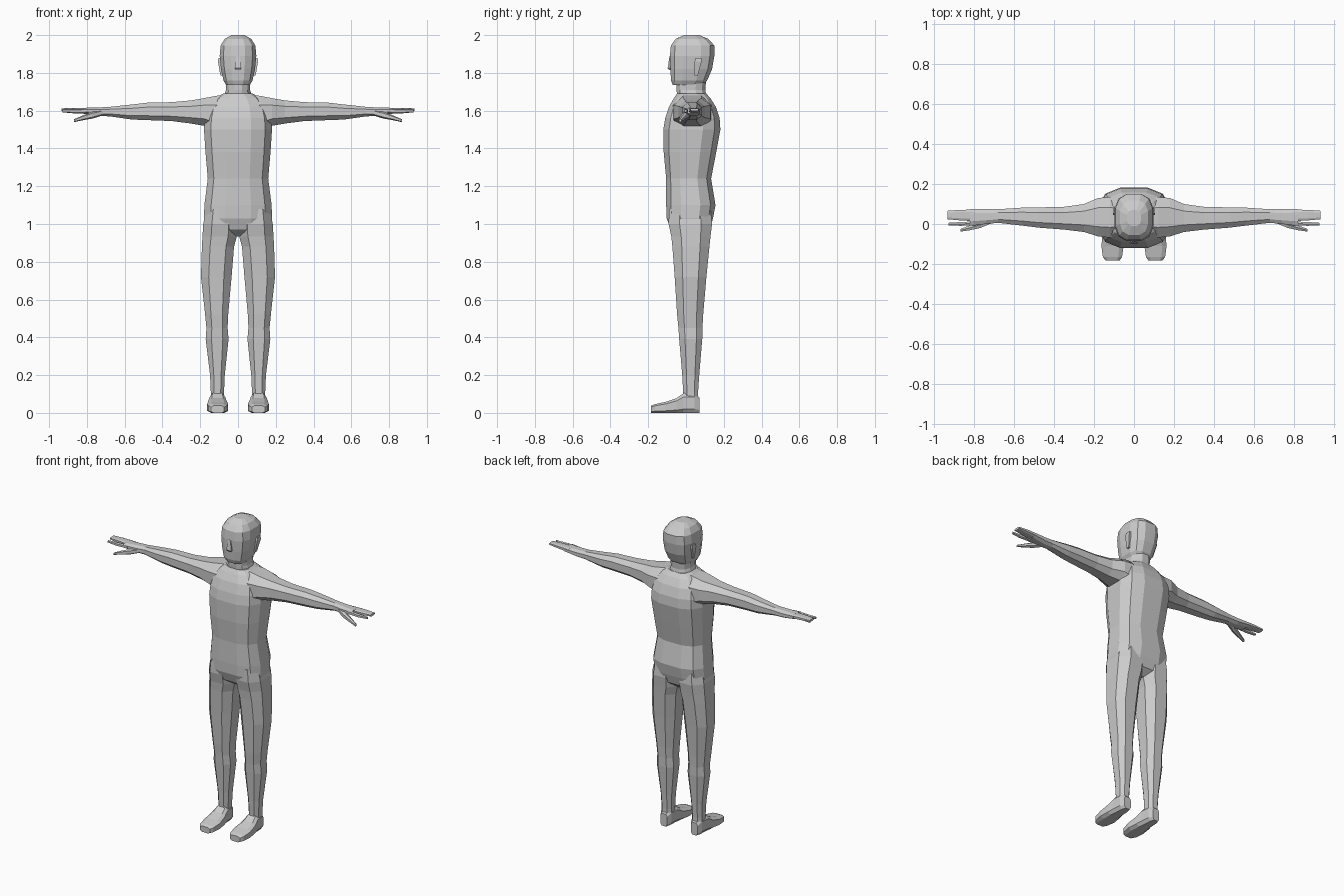
import bpy, bmesh
from math import cos, sin, pi, copysign

ORDER = {'x': (2, 0, 1), 'y': (0, 2, 1), 'z': (0, 1, 2)}


def loft(name, axis, rings, n=8, e=0.75, side=1):
    """Closed tube along an axis; each ring is (t, a0, a1, b0, b1), the extents on the other two axes."""
    def power(v):
        return copysign(abs(v) ** e, v)
    top = power(cos(pi / n))
    bm = bmesh.new()
    loops = []
    for t, a0, a1, b0, b1 in rings:
        loop = []
        for i in range(n):
            ang = 2 * pi * (i + 0.5) / n
            a = (a0 + a1) / 2 + (a1 - a0) / 2 * power(cos(ang)) / top
            b = (b0 + b1) / 2 + (b1 - b0) / 2 * power(sin(ang)) / top
            p = [(a, b, t)[k] for k in ORDER[axis]]
            loop.append(bm.verts.new((p[0] * side, p[1], p[2])))
        loops.append(loop)
    for l0, l1 in zip(loops, loops[1:]):
        for i in range(n):
            j = (i + 1) % n
            bm.faces.new((l0[i], l0[j], l1[j], l1[i]))
    bm.faces.new(loops[0])
    bm.faces.new(loops[-1])
    bmesh.ops.recalc_face_normals(bm, faces=bm.faces)
    me = bpy.data.meshes.new(name)
    bm.to_mesh(me)
    bm.free()
    ob = bpy.data.objects.new(name, me)
    bpy.context.collection.objects.link(ob)
    return ob


def sym(rows):
    """Rows (t, half_width, b0, b1) centred on x = 0."""
    return [(t, -w, w, b0, b1) for t, w, b0, b1 in rows]


# torso
body = loft("human_body", 'z', sym([
    (0.935, 0.10, -0.03, 0.08), (0.97, 0.165, -0.08, 0.125), (1.03, 0.18, -0.102, 0.143),
    (1.10, 0.178, -0.105, 0.156), (1.24, 0.16, -0.105, 0.133), (1.38, 0.172, -0.118, 0.16),
    (1.50, 0.18, -0.12, 0.182), (1.56, 0.176, -0.11, 0.178), (1.62, 0.16, -0.09, 0.158),
    (1.665, 0.12, -0.065, 0.13), (1.69, 0.08, -0.048, 0.108)]), 12, 0.72)
parts = []

# neck
parts.append(loft("neck", 'z', sym([
    (1.64, 0.085, -0.05, 0.11), (1.69, 0.07, -0.048, 0.106), (1.71, 0.064, -0.05, 0.102),
    (1.78, 0.066, -0.05, 0.108)]), 12, 0.85))

# head
parts.append(loft("head", 'z', sym([
    (1.735, 0.062, -0.07, 0.09), (1.76, 0.077, -0.079, 0.112), (1.82, 0.09, -0.083, 0.138),
    (1.89, 0.097, -0.085, 0.15), (1.945, 0.092, -0.08, 0.15), (1.98, 0.07, -0.055, 0.118),
    (2.0, 0.035, -0.01, 0.07)]), 12, 0.72))

# nose
parts.append(loft("nose", 'z', sym([
    (1.815, 0.012, -0.09, -0.06), (1.825, 0.018, -0.097, -0.06),
    (1.89, 0.007, -0.087, -0.06)]), 4, 1))

for s in (1, -1):
    # ear
    parts.append(loft("ear", 'z', [
        (1.785, 0.07, 0.093, 0.045, 0.062), (1.86, 0.07, 0.106, 0.045, 0.083),
        (1.88, 0.07, 0.104, 0.052, 0.083)], 4, 1, s))
    # leg
    parts.append(loft("leg", 'z', [
        (1.08, 0.02, 0.168, -0.09, 0.13), (1.0, 0.003, 0.184, -0.092, 0.138),
        (0.935, 0.006, 0.188, -0.078, 0.13), (0.88, 0.021, 0.191, -0.072, 0.124),
        (0.72, 0.034, 0.196, -0.06, 0.108), (0.52, 0.052, 0.174, -0.047, 0.091),
        (0.45, 0.055, 0.167, -0.04, 0.087), (0.39, 0.05, 0.171, -0.036, 0.086),
        (0.20, 0.07, 0.148, -0.02, 0.07), (0.11, 0.074, 0.144, -0.015, 0.064),
        (0.04, 0.074, 0.144, -0.015, 0.064)], 8, 0.8, s))
    # foot
    parts.append(loft("foot", 'y', [
        (-0.184, 0.073, 0.142, 0, 0.038), (-0.165, 0.06, 0.156, 0, 0.046),
        (-0.11, 0.052, 0.163, 0, 0.058), (-0.05, 0.06, 0.158, 0, 0.078),
        (-0.012, 0.068, 0.15, 0, 0.105), (0.045, 0.073, 0.145, 0, 0.105),
        (0.072, 0.085, 0.133, 0, 0.08)], 8, 0.55, s))
    # arm and palm
    parts.append(loft("arm", 'x', [
        (0.05, -0.05, 0.11, 1.47, 1.685), (0.12, -0.068, 0.135, 1.49, 1.678),
        (0.18, -0.062, 0.13, 1.52, 1.666), (0.25, -0.04, 0.1, 1.532, 1.654),
        (0.35, -0.028, 0.086, 1.545, 1.645), (0.48, -0.018, 0.083, 1.55, 1.642),
        (0.56, -0.008, 0.082, 1.553, 1.633), (0.68, 0.006, 0.074, 1.57, 1.62),
        (0.74, 0.0, 0.074, 1.572, 1.617), (0.82, -0.008, 0.074, 1.584, 1.615)], 8, 0.8, s))
    # grouped fingers, index finger, thumb
    parts.append(loft("fingers", 'x', [
        (0.79, 0.014, 0.072, 1.586, 1.614), (0.87, 0.018, 0.071, 1.592, 1.615),
        (0.935, 0.024, 0.066, 1.598, 1.612)], 8, 0.6, s))
    parts.append(loft("index_finger", 'x', [
        (0.79, -0.007, 0.013, 1.588, 1.61), (0.87, -0.009, 0.01, 1.587, 1.607),
        (0.93, -0.007, 0.006, 1.592, 1.606)], 6, 0.8, s))
    parts.append(loft("thumb", 'x', [
        (0.71, 0.005, 0.04, 1.578, 1.605), (0.77, -0.02, 0.012, 1.56, 1.592),
        (0.82, -0.031, -0.006, 1.551, 1.574), (0.868, -0.038, -0.024, 1.54, 1.554)], 6, 0.8, s))

# weld everything into one skin
for p in parts:
    m = body.modifiers.new(p.name, 'BOOLEAN')
    m.operation = 'UNION'
    m.solver = 'EXACT'
    m.object = p
dg = bpy.context.evaluated_depsgraph_get()
skin = bpy.data.meshes.new_from_object(body.evaluated_get(dg))
body.modifiers.clear()
body.data = skin
for p in parts:
    bpy.data.objects.remove(p)
